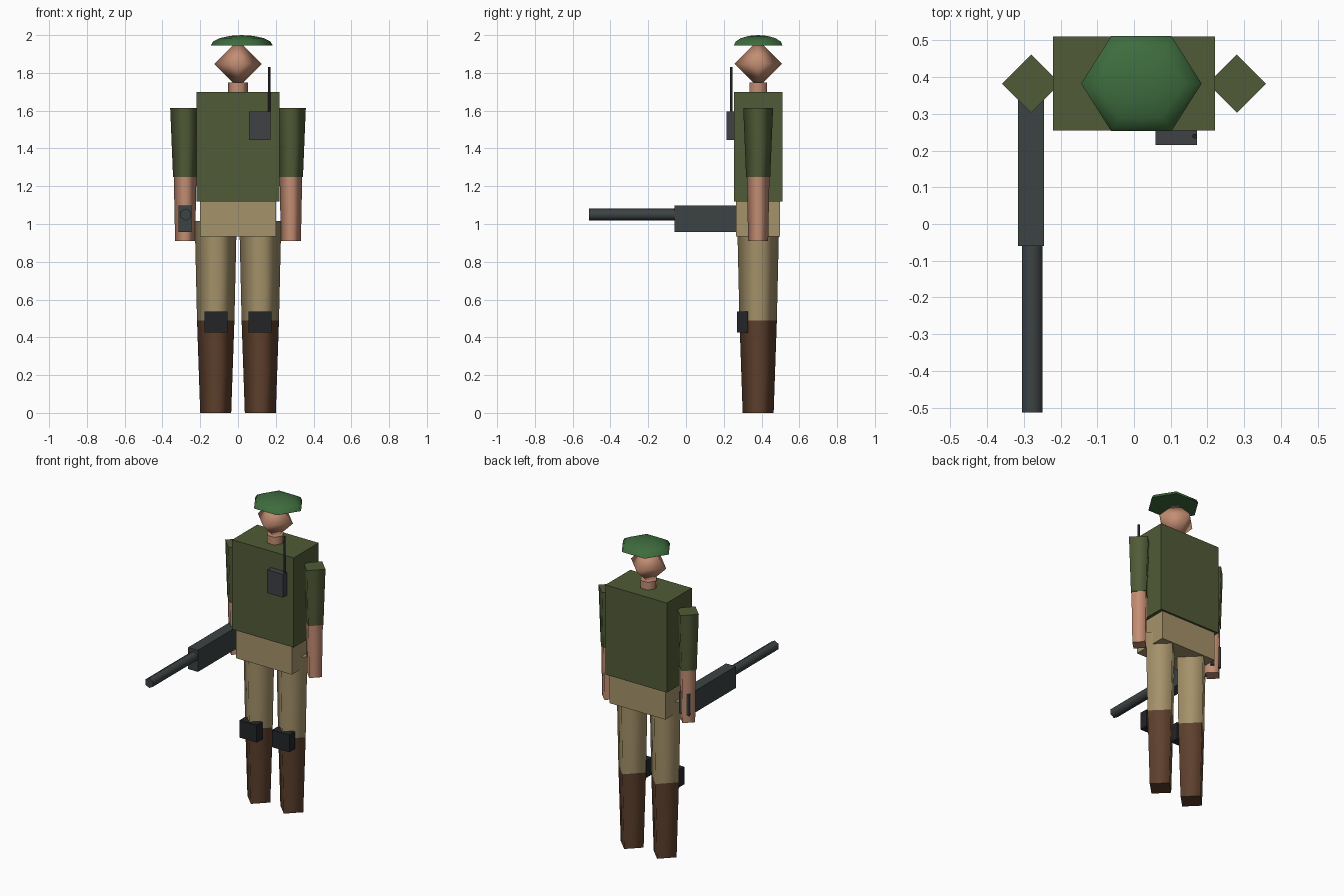
import bpy, bmesh
from math import sin, cos, pi
from mathutils import Matrix

if "Cube" in bpy.data.objects:
    bpy.data.objects.remove(bpy.data.objects["Cube"])


def material(name, rgb):
    """Flat colour given as 0-255 display values, stored as linear."""
    lin = [((c / 255 + 0.055) / 1.055) ** 2.4 for c in rgb] + [1.0]
    m = bpy.data.materials.new(name)
    m.use_nodes = True
    m.diffuse_color = lin
    bsdf = m.node_tree.nodes["Principled BSDF"]
    bsdf.inputs["Base Color"].default_value = lin
    bsdf.inputs["Roughness"].default_value = 0.8
    return m


OLIVE = material("olive green", (81, 91, 55))
BERET = material("beret green", (62, 108, 62))
SKIN = material("skin", (196, 142, 115))
KHAKI = material("khaki", (165, 146, 106))
LEATHER = material("brown leather", (94, 64, 45))
METAL = material("gun metal", (60, 66, 68))
PLASTIC = material("radio grey", (62, 65, 69))
BLACK = material("soft black", (34, 37, 39))


def finish(name, bm, mat):
    bmesh.ops.recalc_face_normals(bm, faces=bm.faces)
    mesh = bpy.data.meshes.new(name)
    bm.to_mesh(mesh)
    bm.free()
    mesh.materials.append(mat)
    ob = bpy.data.objects.new(name, mesh)
    bpy.context.collection.objects.link(ob)
    return ob


def box(name, mat, xs, ys, zs):
    """Box spanning the given ranges."""
    bm = bmesh.new()
    bmesh.ops.create_cube(bm, size=1)
    for v in bm.verts:
        for i, (lo, hi) in enumerate((xs, ys, zs)):
            v.co[i] = lo if v.co[i] < 0 else hi
    return finish(name, bm, mat)


def lathe(name, mat, profile, sides, at=(0, 0, 0), start=0.0, squash=1.0, turn=None):
    """Smooth-sided prism through (height, radius) rings with flat end caps."""
    bm = bmesh.new()
    rings = []
    for z, r in profile:
        if r == 0:
            rings.append([bm.verts.new((0, 0, z))] * sides)
            continue
        angles = [start + 2 * pi * i / sides for i in range(sides)]
        rings.append([bm.verts.new((r * cos(a), r * sin(a) * squash, z)) for a in angles])
    for low, high in zip(rings, rings[1:]):
        for i in range(sides):
            j = (i + 1) % sides
            corners = dict.fromkeys((low[i], low[j], high[j], high[i]))
            bm.faces.new(list(corners)).smooth = True
    for ring, (z, r) in ((rings[0], profile[0]), (rings[-1], profile[-1])):
        if r > 0:
            bm.faces.new(ring).smooth = False
    if turn:
        bm.transform(turn)
    bm.transform(Matrix.Translation(at))
    return finish(name, bm, mat)


BODY_Y = 0.382

# Trunk
box("torso", OLIVE, (-0.22, 0.22), (0.255, 0.51), (1.12, 1.70))
box("hips", KHAKI, (-0.2, 0.2), (0.265, 0.497), (0.935, 1.12))

# Head, neck and beret
lathe("neck", SKIN, [(1.69, 0.053), (1.75, 0.053)], 6, (0, BODY_Y, 0))
lathe("head", SKIN, [(-0.126, 0), (0, 0.126), (0.126, 0)], 4, (0, BODY_Y, 1.848))
dome = [(0.055 * sin(a), 0.164 * cos(a)) for a in (k * pi / 8 for k in range(4))]
lathe("beret", BERET, dome + [(0.055, 0)], 6, (0.02, BODY_Y, 1.945), squash=0.91)

# Limbs, the same on both sides
for side, s in (("left", 1), ("right", -1)):
    arm = (s * 0.28, BODY_Y, 0)
    leg = (s * 0.118, BODY_Y, 0)
    lathe(side + "_sleeve", OLIVE, [(1.25, 0.064), (1.615, 0.079)], 4, arm)
    lathe(side + "_forearm", SKIN, [(0.91, 0.053), (1.25, 0.060)], 4, arm)
    lathe(side + "_trouser_leg", KHAKI, [(0.49, 0.099), (1.015, 0.111)], 4, leg)
    lathe(side + "_boot", LEATHER, [(0, 0.082), (0.49, 0.099)], 4, leg)
    box(side + "_knee_pad", BLACK, sorted((s * 0.055, s * 0.178)), (0.27, 0.327), (0.425, 0.537))

# Chest radio with antenna
box("radio", PLASTIC, (0.058, 0.172), (0.215, 0.256), (1.445, 1.595))
lathe("antenna", BLACK, [(1.59, 0.007), (1.83, 0.007)], 6, (0.165, 0.239, 0))

# Gun held in the right hand
box("gun_body", METAL, (-0.315, -0.245), (-0.06, 0.42), (0.958, 1.098))
lathe("gun_barrel", METAL, [(0, 0.032), (0.455, 0.032)], 6, (-0.277, -0.058, 1.05),
      start=pi / 2, turn=Matrix.Rotation(pi / 2, 4, "X"))
